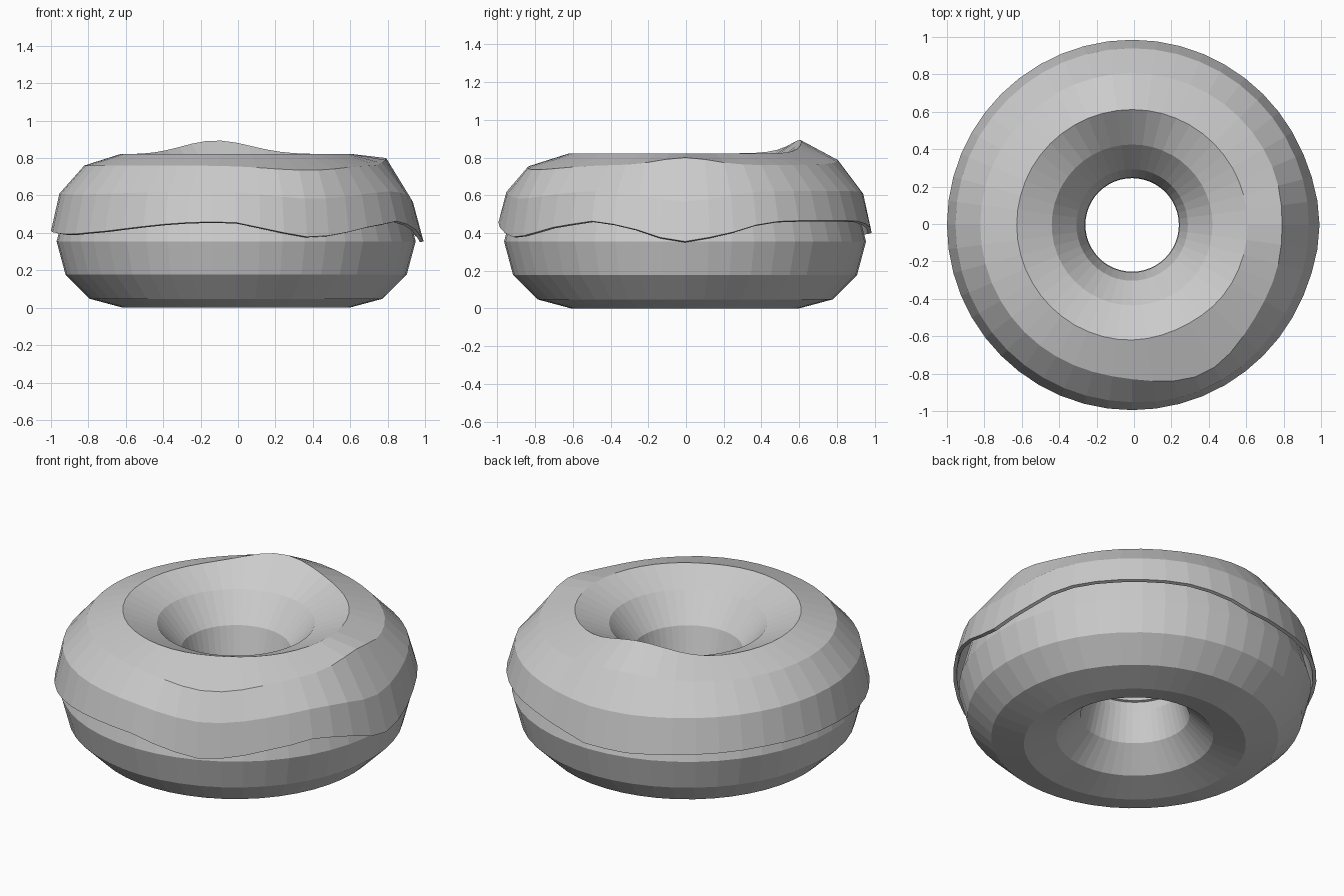
import bpy, bmesh
from math import cos, sin, pi, radians, degrees, exp

if "Cube" in bpy.data.objects:
    bpy.data.objects.remove(bpy.data.objects["Cube"])

SEG, MINOR = 48, 12
CX, CY = -0.01, -0.005


def make_object(name, bm):
    bmesh.ops.recalc_face_normals(bm, faces=bm.faces)
    mesh = bpy.data.meshes.new(name)
    bm.to_mesh(mesh)
    bm.free()
    obj = bpy.data.objects.new(name, mesh)
    bpy.context.collection.objects.link(obj)
    return obj


def bridge_rings(bm, rings, closed):
    n = len(rings)
    for i in range(n if closed else n - 1):
        a, b = rings[i], rings[(i + 1) % n]
        for j in range(SEG):
            k = (j + 1) % SEG
            bm.faces.new((a[j], a[k], b[k], b[j]))


def bump(deg, centre, width):
    d = (deg - centre + 180) % 360 - 180
    return exp(-(d / width) ** 2)


# Dough: low-poly ring
bm = bmesh.new()
rings = []
for i in range(MINOR):
    t = 2 * pi * i / MINOR
    r, z = 0.605 + 0.355 * cos(t), 0.355 + 0.355 * sin(t)
    rings.append([bm.verts.new((CX + r * cos(2 * pi * j / SEG),
                                CY + r * sin(2 * pi * j / SEG), z))
                  for j in range(SEG)])
bridge_rings(bm, rings, True)
make_object("dough", bm)

# Icing hem: height of the dripping outer edge by angle
HEM = [(-180, .41), (-154, .39), (-134, .41), (-114, .445), (-101, .46),
       (-90, .455), (-72, .39), (-66, .375), (-57, .39), (-45, .43),
       (-29, .465), (-17, .43), (-9, .38), (0, .355), (12, .39), (24, .45),
       (32, .465), (66, .465), (80, .44), (90, .40), (105, .395),
       (120, .41), (150, .42), (180, .41)]


def hem(deg):
    for (a, za), (b, zb) in zip(HEM, HEM[1:]):
        if a <= deg <= b:
            return za + (zb - za) * (deg - a) / (b - a)


# Icing: open upper shell with drips and a raised lump at the back
PROFILE = [(0.99, 0.41), (0.945, 0.61), (0.812, 0.76), (0.617, 0.822),
           (0.43, 0.745), (0.298, 0.59), (0.253, 0.42)]
bm = bmesh.new()
rings = []
for i, (r0, z0) in enumerate(PROFILE):
    ring = []
    for j in range(SEG):
        a = 2 * pi * j / SEG - pi
        deg = degrees(a)
        r, z = r0, z0
        front, side, back = bump(deg, -64, 20), bump(deg, 0, 14), bump(deg, 100, 24)
        if i == 0:
            z = hem(deg)
            r += 0.012 * side
        elif i == 1:
            z += 0.25 * (hem(deg) - 0.41) - 0.02 * front - 0.03 * side
            r += 0.015 * front
        elif i == 2:
            r += 0.07 * front - 0.01 * side
            z += 0.04 * side - 0.025 * front + 0.03 * back
        elif i == 3:
            z += 0.072 * back
            r -= 0.01 * front
        ring.append(bm.verts.new((CX + r * cos(a), CY + r * sin(a), z)))
    rings.append(ring)
bridge_rings(bm, rings, False)
icing = make_object("icing", bm)
# keep the shell facing outward so the thickness grows inward
if sum(p.normal.z for p in icing.data.polygons) < 0:
    icing.data.flip_normals()
shell = icing.modifiers.new("thickness", 'SOLIDIFY')
shell.thickness = 0.02
shell.offset = -1
